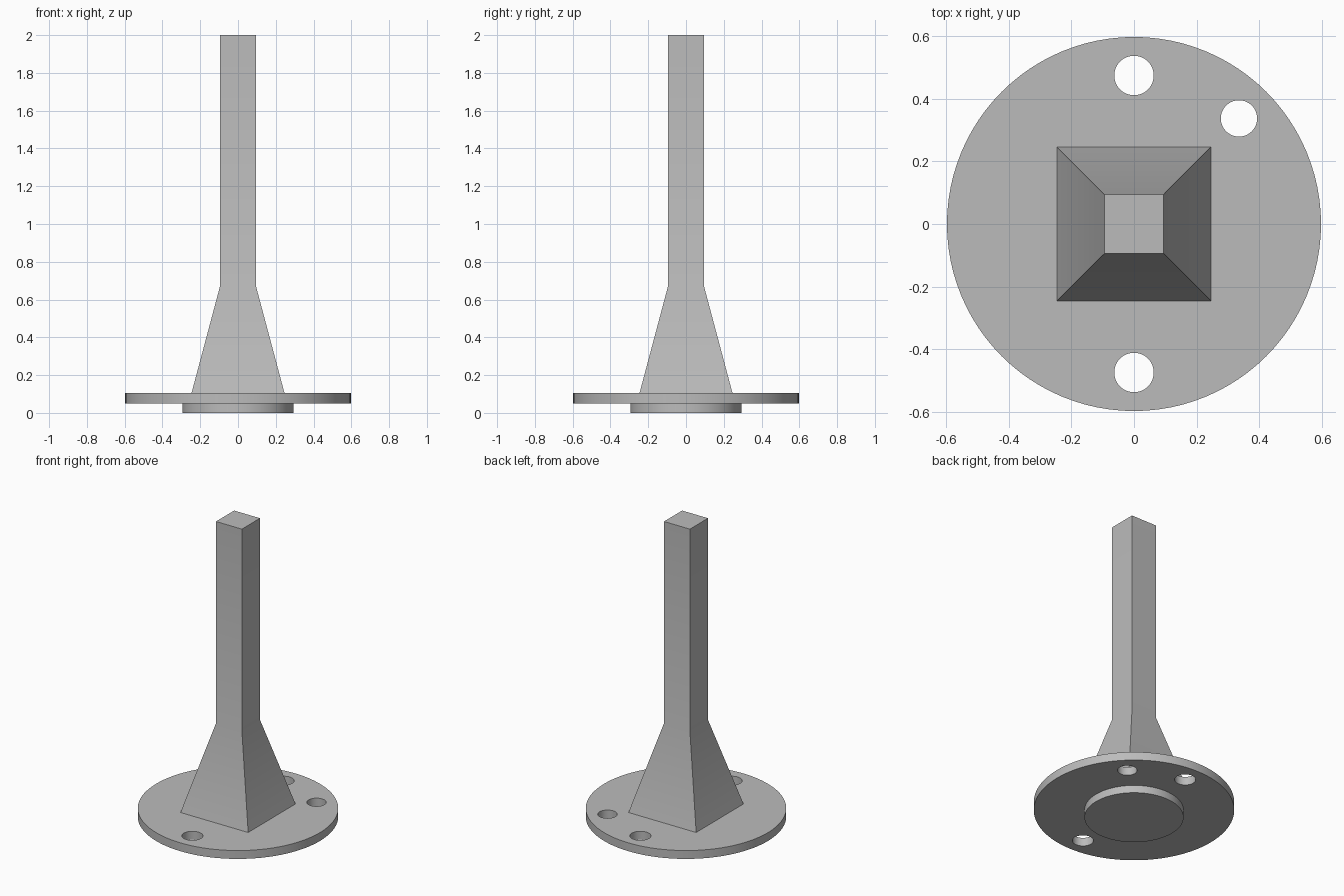
import bpy, bmesh, math

cube = bpy.data.objects.get("Cube")
if cube:
    bpy.data.objects.remove(cube, do_unlink=True)

grey = bpy.data.materials.new("plain grey")
grey.use_nodes = True
colour = (0.5, 0.5, 0.5, 1)
grey.diffuse_color = colour
grey.node_tree.nodes["Principled BSDF"].inputs["Base Color"].default_value = colour


def disc(name, radius, bottom, top, x=0, y=0, sides=96):
    bpy.ops.mesh.primitive_cylinder_add(
        vertices=sides, radius=radius, depth=top - bottom,
        location=(x, y, (bottom + top) / 2))
    obj = bpy.context.object
    obj.name = name
    obj.data.materials.append(grey)
    return obj


def smooth(obj):
    bpy.ops.object.select_all(action="DESELECT")
    obj.select_set(True)
    bpy.context.view_layer.objects.active = obj
    bpy.ops.object.shade_smooth_by_angle(angle=math.radians(30))


flange_bottom, flange_top = 0.05, 0.105

# Round flange and the locating boss under it
flange = disc("flange", 0.597, flange_bottom, flange_top)
boss = disc("boss", 0.295, 0, flange_bottom)

# Two bolt holes and one smaller diagonal hole through the flange
for x, y, radius in ((0, 0.474, 0.063), (0, -0.474, 0.063), (0.335, 0.337, 0.058)):
    cutter = disc("hole_cutter", radius, -0.1, 0.3, x, y, 48)
    cutter.hide_render = True
    cut = flange.modifiers.new("hole", "BOOLEAN")
    cut.operation = "DIFFERENCE"
    cut.solver = "EXACT"
    cut.object = cutter
    bpy.ops.object.select_all(action="DESELECT")
    flange.select_set(True)
    bpy.context.view_layer.objects.active = flange
    bpy.ops.object.modifier_apply(modifier=cut.name)
    bpy.data.objects.remove(cutter, do_unlink=True)

# Square post with a flared foot, lofted through square sections
bm = bmesh.new()
rings = []
for half, z in ((0.246, flange_top), (0.094, 0.675), (0.094, 2)):
    rings.append([bm.verts.new((sx * half, sy * half, z))
                  for sx, sy in ((-1, -1), (1, -1), (1, 1), (-1, 1))])
for low, high in zip(rings, rings[1:]):
    for i in range(4):
        j = (i + 1) % 4
        bm.faces.new((low[i], low[j], high[j], high[i]))
bm.faces.new(rings[0][::-1])
bm.faces.new(rings[-1])
mesh = bpy.data.meshes.new("flared_post")
bm.to_mesh(mesh)
bm.free()
mesh.materials.append(grey)
post = bpy.data.objects.new("flared_post", mesh)
bpy.context.collection.objects.link(post)

for part in (flange, boss, post):
    smooth(part)
